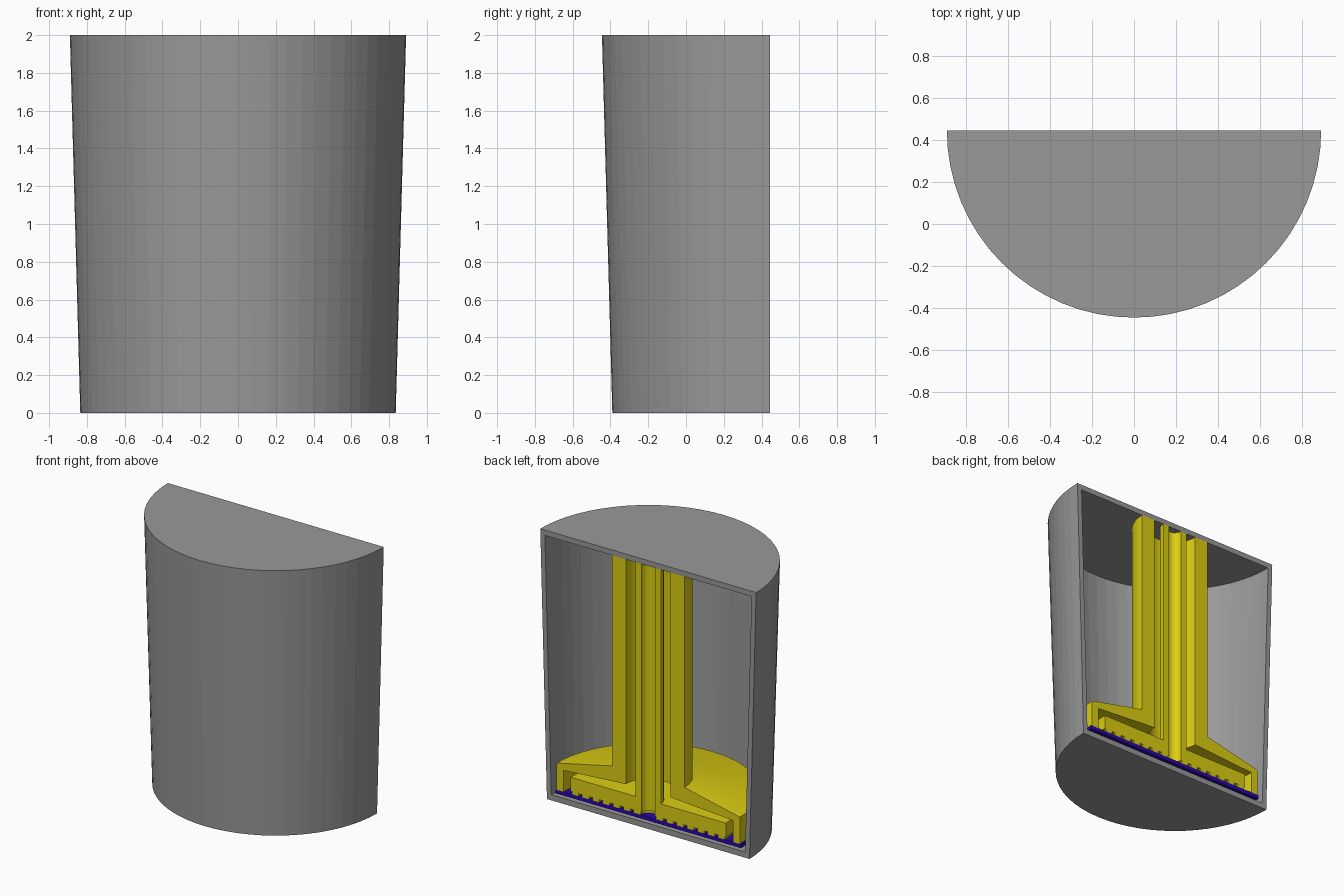
import bpy, bmesh, math

if "Cube" in bpy.data.objects:
    bpy.data.objects.remove(bpy.data.objects["Cube"])

AXIS_Y = 0.445      # revolve axis lies on the section plane
STEPS = 32          # facets around the half turn


def material(name, rgb):
    m = bpy.data.materials.new(name)
    m.diffuse_color = (*rgb, 1)
    m.use_nodes = True
    m.node_tree.nodes["Principled BSDF"].inputs["Base Color"].default_value = m.diffuse_color
    return m


GREY = material("casing grey", (0.32, 0.32, 0.32))
YELLOW = material("insert yellow", (0.72, 0.62, 0.006))
BLUE = material("pad blue", (0.022, 0.002, 0.42))


def half_turn(name, profile, mat):
    """Revolve a closed (radius, height) profile by 180 degrees, with section faces."""
    bm = bmesh.new()
    rings = []
    for i in range(STEPS + 1):
        a = -math.pi * i / STEPS
        rings.append([bm.verts.new((r * math.cos(a), AXIS_Y + r * math.sin(a), z))
                      for r, z in profile])
    n = len(profile)
    for a, b in zip(rings, rings[1:]):
        for k in range(n):
            j = (k + 1) % n
            if profile[k][0] == 0 and profile[j][0] == 0:
                continue
            bm.faces.new((a[k], a[j], b[j], b[k]))
    bm.faces.new(rings[0])
    bm.faces.new(rings[-1][::-1])
    bmesh.ops.remove_doubles(bm, verts=bm.verts, dist=1e-5)
    bmesh.ops.recalc_face_normals(bm, faces=bm.faces)
    me = bpy.data.meshes.new(name)
    bm.to_mesh(me)
    bm.free()
    me.materials.append(mat)
    ob = bpy.data.objects.new(name, me)
    bpy.context.collection.objects.link(ob)
    return ob


# Tapered hollow casing with closed floor and lid
half_turn("casing", [(0, 0), (0.835, 0), (0.89, 2), (0, 2),
                     (0, 1.96), (0.852, 1.96), (0.799, 0.042), (0, 0.042)], GREY)

# Outer tube flaring into a sloped hood with a downturned rim
half_turn("outer_tube_and_hood", [(0.185, 1.96), (0.30, 1.96), (0.30, 0.39), (0.755, 0.29),
                                  (0.755, 0.09), (0.70, 0.09), (0.70, 0.25), (0.185, 0.285)],
          YELLOW)

# Inner tube standing on a flat round plate, bored through
half_turn("inner_tube_and_plate", [(0.055, 1.96), (0.105, 1.96), (0.105, 0.215), (0.64, 0.215),
                                   (0.64, 0.11), (0.055, 0.11)], YELLOW)

# Thin pad under the plate
half_turn("pad", [(0, 0.062), (0.765, 0.062), (0.765, 0.09), (0, 0.09)], BLUE)

# Alternating concentric ridges between pad and plate
for i in range(7):
    r = 0.065 + i * 0.085
    half_turn(f"plate_ridge_{i + 1}", [(r, 0.09), (r + 0.055, 0.09),
                                       (r + 0.055, 0.11), (r, 0.11)], YELLOW)
